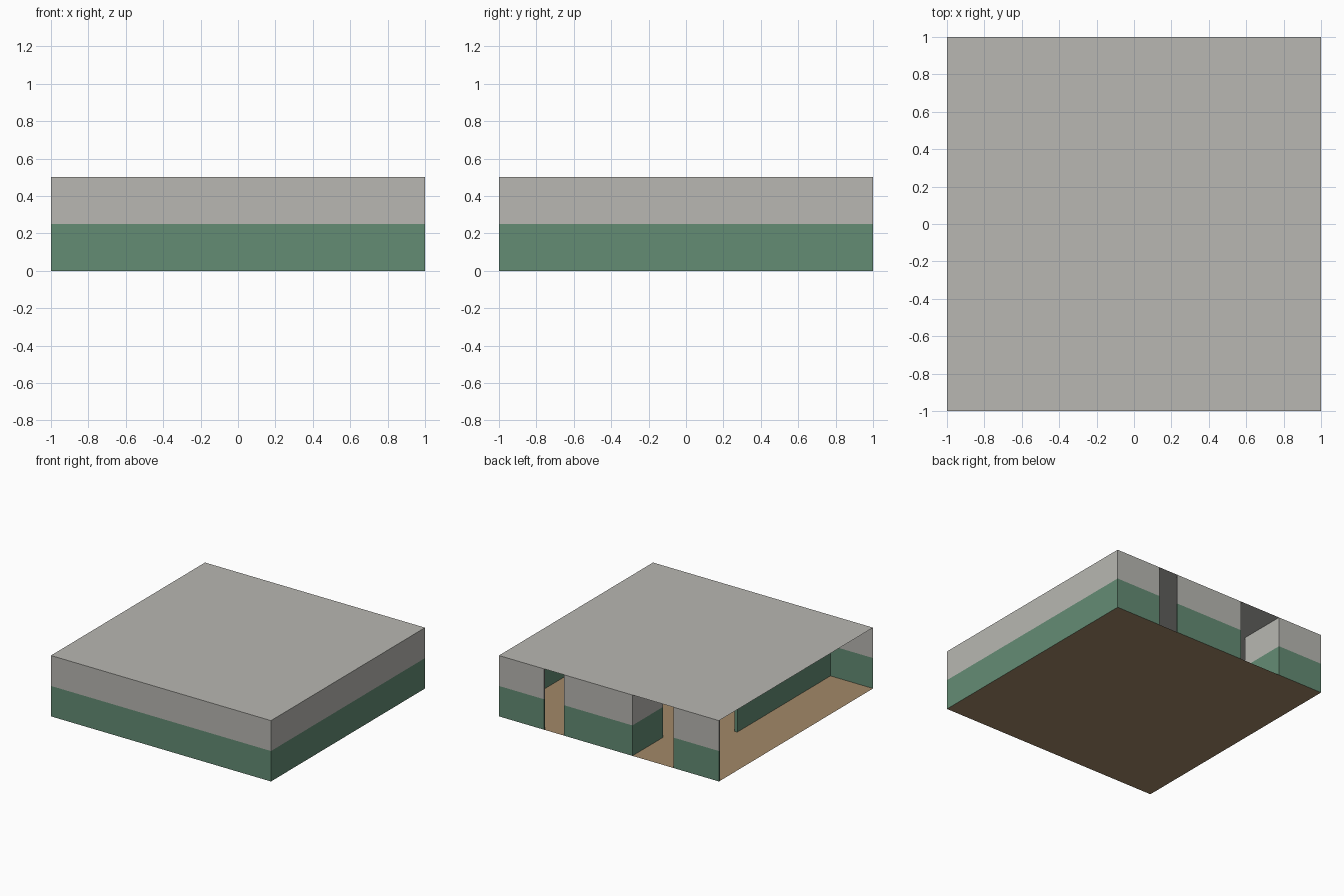
import bpy, bmesh

cube = bpy.data.objects.get("Cube")
if cube:
    bpy.data.objects.remove(cube, do_unlink=True)

H, MID = 0.5, 0.25          # wall height and paint line
T = 0.013                   # half thickness of the partitions
BACK = 0.985                # inner side of the back wall


def material(name, rgb):
    m = bpy.data.materials.new(name)
    m.use_nodes = True
    m.diffuse_color = (*rgb, 1)
    m.node_tree.nodes["Principled BSDF"].inputs["Base Color"].default_value = (*rgb, 1)
    return m


grey = material("grey plaster", (0.48, 0.475, 0.445))
green = material("green paint", (0.127, 0.262, 0.175))
tan = material("tan floor", (0.36, 0.25, 0.14))


def finish(name, bm, mats):
    mesh = bpy.data.meshes.new(name)
    bm.to_mesh(mesh)
    bm.free()
    for m in mats:
        mesh.materials.append(m)
    obj = bpy.data.objects.new(name, mesh)
    bpy.context.collection.objects.link(obj)


def paint(bm):
    """Cut at the paint line and colour the lower half green."""
    bmesh.ops.bisect_plane(bm, geom=bm.verts[:] + bm.edges[:] + bm.faces[:],
                           plane_co=(0, 0, MID), plane_no=(0, 0, 1))
    for f in bm.faces:
        f.material_index = int(f.calc_center_median().z < MID)


def wall(name, x0, x1, y0, y1):
    """Solid wall without hidden top and bottom faces."""
    bm = bmesh.new()
    bmesh.ops.create_cube(bm, size=1)
    for v in bm.verts:
        v.co = (x0 if v.co.x < 0 else x1, y0 if v.co.y < 0 else y1, 0 if v.co.z < 0 else H)
    caps = [f for f in bm.faces if abs(f.normal.z) > 0.5]
    bmesh.ops.delete(bm, geom=caps, context='FACES_ONLY')
    paint(bm)
    finish(name, bm, [grey, green])


def sheet(name, corners, mats, painted=False):
    """Single flat panel."""
    bm = bmesh.new()
    bm.faces.new([bm.verts.new(c) for c in corners])
    if painted:
        paint(bm)
    finish(name, bm, mats)


# Floor and ceiling
square = [(-1, -1), (1, -1), (1, 1), (-1, 1)]
sheet("floor", [(x, y, 0) for x, y in reversed(square)], [tan])
sheet("ceiling", [(x, y, H) for x, y in square], [grey])

# Thin outer walls; the remaining side stays open
sheet("front_wall", [(-1, -1, 0), (1, -1, 0), (1, -1, H), (-1, -1, H)], [grey, green], True)
sheet("side_wall", [(1, -1, 0), (1, 1, 0), (1, 1, H), (1, -1, H)], [grey, green], True)

# Back wall with a doorway and the corridor entrance
for i, (x0, x1) in enumerate([(-1, -0.6 - T), (-0.2 + T, 0.41), (0.59, 1)]):
    wall(f"back_wall_{i + 1}", x0, x1, BACK, 1)

# Corridor partitions, each with a gap
for side, x in (("outer", -0.6), ("inner", -0.2)):
    wall(f"{side}_partition_front", x - T, x + T, -1, 0.21)
    wall(f"{side}_partition_back", x - T, x + T, 0.6, 1)
